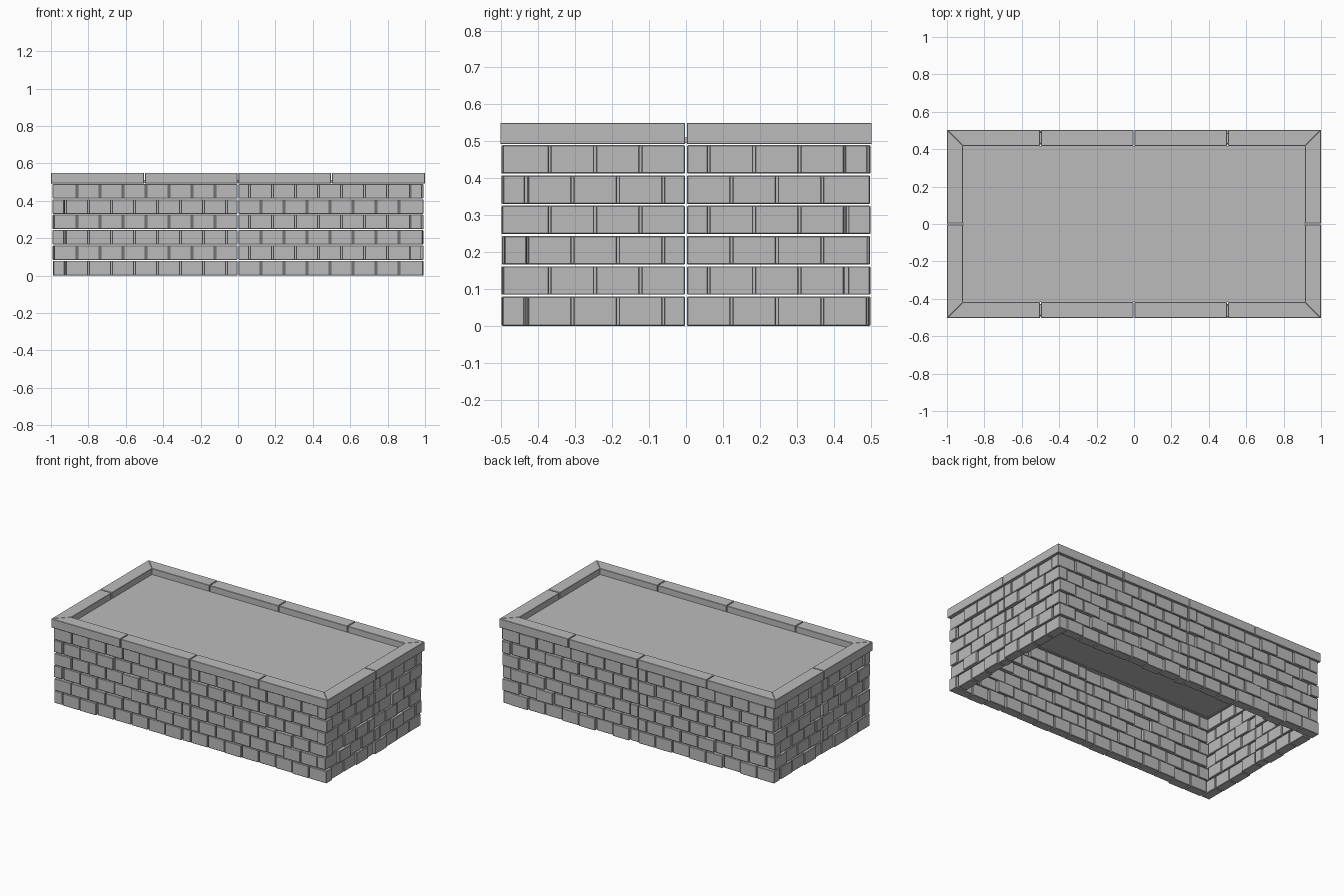
import bpy, bmesh, random
from mathutils import Matrix, Vector

random.seed(4)
cube = bpy.data.objects.get("Cube")
if cube:
    bpy.data.objects.remove(cube, do_unlink=True)

PITCH = 0.123     # brick length including joint
COURSE = 0.082    # course height including joint
JOINT = 0.005
THICK = 0.06
CAP_Z, TOP_Z = 0.492, 0.55
CAP_X, CAP_Y, CAP_W = 1.0, 0.503, 0.085

stone = bpy.data.materials.new("grey stone")
stone.use_nodes = True
stone.diffuse_color = (0.5, 0.5, 0.5, 1)
stone.node_tree.nodes["Principled BSDF"].inputs["Base Color"].default_value = (0.5, 0.5, 0.5, 1)


def finish(bm, name, bevel=0):
    bmesh.ops.recalc_face_normals(bm, faces=bm.faces)
    mesh = bpy.data.meshes.new(name)
    bm.to_mesh(mesh)
    bm.free()
    obj = bpy.data.objects.new(name, mesh)
    mesh.materials.append(stone)
    bpy.context.collection.objects.link(obj)
    if bevel:
        mod = obj.modifiers.new("worn edges", "BEVEL")
        mod.width = bevel
        mod.segments = 1


def prism(bm, outline, z0, z1):
    """Vertical prism over a flat outline."""
    low = [bm.verts.new((x, y, z0)) for x, y in outline]
    high = [bm.verts.new((x, y, z1)) for x, y in outline]
    bm.faces.new(low[::-1])
    bm.faces.new(high)
    n = len(outline)
    for i in range(n):
        j = (i + 1) % n
        bm.faces.new((low[i], low[j], high[j], high[i]))


def brick_wall(name, count, distance, turns):
    """One wall facing -y, turned by quarter turns; courses interlock at the corners."""
    bm = bmesh.new()
    for row in range(6):
        flip = -1 if row % 2 else 1
        starts = [(k, k + 1) for k in range(count)]
        starts += [(-0.5, 0)] + [(-k - 0.5, -k + 0.5) for k in range(1, count)]
        for a, b in starts:
            u0, u1 = sorted((flip * a * PITCH, flip * b * PITCH))
            push = random.uniform(-0.006, 0.008)
            # the end brick shows its head on the neighbouring wall
            u0 += JOINT / 2
            u1 -= JOINT / 2
            if b == count:
                extra = random.uniform(0, 0.01)
                u0, u1 = (u0 - extra, u1) if flip < 0 else (u0, u1 + extra)
            y0 = -distance - push
            y1 = y0 + THICK
            z0 = row * COURSE + (JOINT / 2 if row else 0)
            prism(bm, [(u0, y0), (u1, y0), (u1, y1), (u0, y1)],
                  z0, (row + 1) * COURSE - JOINT / 2)
    bm.transform(Matrix.Rotation(turns * 1.5707963, 4, "Z"))
    finish(bm, name, 0.0025)


brick_wall("front_brick_wall", 8, 4 * PITCH, 0)
brick_wall("right_end_brick_wall", 4, 8 * PITCH, 1)
brick_wall("back_brick_wall", 8, 4 * PITCH, 2)
brick_wall("left_end_brick_wall", 4, 8 * PITCH, 3)


def cap_run(name, half, depth, pieces, turns):
    """Row of capstones with mitred ends."""
    bm = bmesh.new()
    step = 2 * half / pieces
    gap = 0.0025
    for i in range(pieces):
        a, b = -half + i * step, -half + (i + 1) * step
        out_a, in_a = (a, a + CAP_W) if i == 0 else (a + gap, a + gap)
        out_b, in_b = (b, b - CAP_W) if i == pieces - 1 else (b - gap, b - gap)
        prism(bm, [(out_a, -depth), (out_b, -depth),
                   (in_b, -depth + CAP_W), (in_a, -depth + CAP_W)], CAP_Z, TOP_Z)
    bm.transform(Matrix.Rotation(turns * 1.5707963, 4, "Z"))
    finish(bm, name, 0.002)


cap_run("front_capstones", CAP_X, CAP_Y, 4, 0)
cap_run("right_end_capstones", CAP_Y, CAP_X, 2, 1)
cap_run("back_capstones", CAP_X, CAP_Y, 4, 2)
cap_run("left_end_capstones", CAP_Y, CAP_X, 2, 3)

# Recessed slab inside the capstones
fill = bmesh.new()
fx, fy = CAP_X - CAP_W, CAP_Y - CAP_W
prism(fill, [(-fx, -fy), (fx, -fy), (fx, fy), (-fx, fy)], 0.495, 0.51)
finish(fill, "recessed_top_slab")
